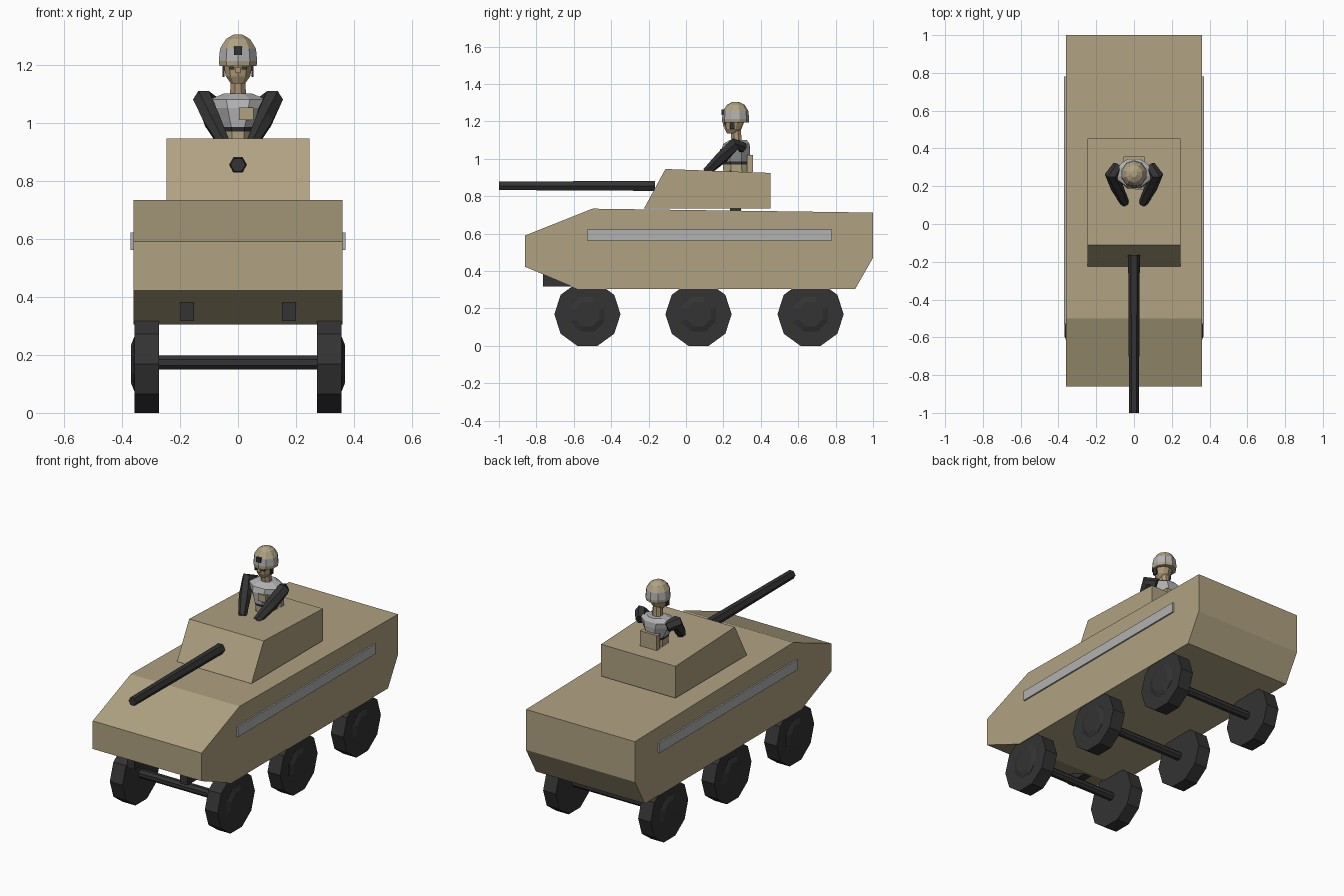
import bpy, bmesh, math
from mathutils import Vector

if "Cube" in bpy.data.objects:
    bpy.data.objects.remove(bpy.data.objects["Cube"])


def material(name, rgb):
    m = bpy.data.materials.new(name)
    m.diffuse_color = (*rgb, 1)
    m.use_nodes = True
    m.node_tree.nodes["Principled BSDF"].inputs["Base Color"].default_value = m.diffuse_color
    return m


TAN = material("desert tan", (0.434, 0.361, 0.223))
DARK = material("dark rubber", (0.033, 0.033, 0.034))
GREY = material("light grey", (0.44, 0.44, 0.45))
SKIN = material("skin", (0.42, 0.31, 0.18))


def finish(name, bm, mats):
    bmesh.ops.recalc_face_normals(bm, faces=bm.faces)
    me = bpy.data.meshes.new(name)
    bm.to_mesh(me)
    bm.free()
    for m in mats:
        me.materials.append(m)
    ob = bpy.data.objects.new(name, me)
    bpy.context.collection.objects.link(ob)
    return ob


def bridge(name, rings, mats, bands=None):
    """Skin a list of point rings, cap both ends; bands gives a material per band."""
    bm = bmesh.new()
    vs = [[bm.verts.new(p) for p in r] for r in rings]
    n = len(rings[0])
    for k in range(len(vs) - 1):
        for i in range(n):
            j = (i + 1) % n
            f = bm.faces.new((vs[k][i], vs[k][j], vs[k + 1][j], vs[k + 1][i]))
            f.material_index = bands[k] if bands else 0
    bm.faces.new(vs[0]).material_index = bands[0] if bands else 0
    bm.faces.new(vs[-1]).material_index = bands[-1] if bands else 0
    return finish(name, bm, mats)


def prism(name, profile, half, mat):
    """Extrude a (y, z) side profile across x."""
    return bridge(name, [[(x, y, z) for y, z in profile] for x in (-half, half)], [mat])


def box(name, x, y, z, mat):
    return bridge(name, [[(x[0], y[0], h), (x[1], y[0], h), (x[1], y[1], h), (x[0], y[1], h)]
                         for h in z], [mat])


def stack(name, rings, n, mats, bands=None):
    """Upright loft of (z, rx, ry, centre y) ellipses with flat sides to the front."""
    c = math.cos(math.pi / n)
    out = []
    for z, rx, ry, cy in rings:
        ang = [2 * math.pi * (i + 0.5) / n for i in range(n)]
        out.append([(rx / c * math.cos(a), cy + ry / c * math.sin(a), z) for a in ang])
    return bridge(name, out, mats, bands)


def turned_x(name, rings, n, cy, cz, mat):
    """Loft of (x, radius) polygons along x, flat side down."""
    ang = [-math.pi / 2 + 2 * math.pi * (i + 0.5) / n for i in range(n)]
    return bridge(name, [[(x, cy + r * math.cos(a), cz + r * math.sin(a)) for a in ang]
                         for x, r in rings], [mat])


def tube(name, path, n, mat):
    """Tapered tube through (point, radius) pairs."""
    pts = [Vector(p) for p, _ in path]
    out = []
    for k, (_, r) in enumerate(path):
        d = (pts[min(k + 1, len(pts) - 1)] - pts[max(k - 1, 0)]).normalized()
        u = d.cross(Vector((0, 0, 1))).normalized()
        v = u.cross(d)
        ang = [2 * math.pi * i / n for i in range(n)]
        out.append([pts[k] + u * r * math.cos(a) + v * r * math.sin(a) for a in ang])
    return bridge(name, out, [mat])


# Hull and turret
prism("hull", [(-0.86, 0.59), (-0.5, 0.733), (1.0, 0.712), (1.0, 0.47),
               (0.905, 0.304), (-0.58, 0.304), (-0.86, 0.422)], 0.361, TAN)
prism("turret", [(-0.225, 0.733), (-0.11, 0.945), (0.452, 0.924), (0.452, 0.733)], 0.247, TAN)

# Gun barrel, slightly tapered towards the muzzle
tube("gun_barrel", [((0, -0.165, 0.855), 0.031), ((0, -1.0, 0.855), 0.026)], 6, DARK)

# Side stripes and front tow brackets
for side, s in (("left", -1), ("right", 1)):
    box(side + "_side_stripe", sorted((s * 0.355, s * 0.37)), (-0.53, 0.78), (0.562, 0.622), GREY)
    box(side + "_tow_bracket", sorted((s * 0.152, s * 0.2)), (-0.765, -0.56), (0.317, 0.38), DARK)

# Three axles, each with a wheel pair and bulging hubs
R = 0.177
CZ = R * math.cos(math.pi / 10)
for row, y in (("front", -0.527), ("middle", 0.067), ("rear", 0.666)):
    turned_x(row + "_axle", [(-0.28, 0.026), (0.28, 0.026)], 8, y, CZ + 0.005, DARK)
    for side, s in (("left", -1), ("right", 1)):
        turned_x(f"{row}_{side}_wheel", [(s * 0.273, R), (s * 0.357, R)], 10, y, CZ, DARK)
        turned_x(f"{row}_{side}_hub", [(s * 0.35, 0.1), (s * 0.358, 0.1), (s * 0.369, 0.07)],
                 8, y, CZ, DARK)

# Crew member: legs hidden in the turret, then torso with vest, belt and collar
box("crew_legs", (-0.05, 0.05), (0.235, 0.295), (0.70, 0.94), DARK)
stack("crew_torso", [(0.92, 0.052, 0.07, 0.27), (0.97, 0.052, 0.07, 0.268),
                     (0.985, 0.055, 0.073, 0.266), (1.05, 0.086, 0.077, 0.266),
                     (1.08, 0.098, 0.07, 0.27), (1.1, 0.05, 0.045, 0.28)],
      8, [TAN, DARK, GREY], [0, 1, 2, 2, 2])
box("chest_pouch", (0.004, 0.054), (0.182, 0.205), (1.01, 1.052), TAN)
box("back_pack", (-0.056, 0.056), (0.325, 0.357), (0.93, 1.02), TAN)
for side, s in (("left", -1), ("right", 1)):
    tube(side + "_arm", [((s * 0.085, 0.305, 1.06), 0.03), ((s * 0.118, 0.262, 1.08), 0.037),
                         ((s * 0.09, 0.195, 1.01), 0.034), ((s * 0.048, 0.11, 0.93), 0.023)],
         6, DARK)

# Neck, head and face
stack("neck", [(1.08, 0.028, 0.028, 0.272), (1.16, 0.025, 0.027, 0.265)], 8, [SKIN])
stack("head", [(1.135, 0.024, 0.028, 0.248), (1.16, 0.042, 0.043, 0.252),
               (1.205, 0.051, 0.053, 0.258)], 10, [SKIN])
box("nose", (-0.008, 0.008), (0.198, 0.215), (1.172, 1.192), SKIN)
for side, s in (("left", -1), ("right", 1)):
    box(side + "_eye", sorted((s * 0.012, s * 0.03)), (0.203, 0.211), (1.184, 1.194), DARK)
    box(side + "_chin_strap", sorted((s * 0.046, s * 0.054)), (0.235, 0.26), (1.158, 1.2), DARK)

# Helmet with a grey band and a front mount
stack("helmet", [(1.195, 0.064, 0.068, 0.265), (1.213, 0.066, 0.069, 0.265),
                 (1.255, 0.062, 0.065, 0.265), (1.288, 0.042, 0.045, 0.266),
                 (1.304, 0.015, 0.017, 0.266)], 10, [TAN, GREY], [0, 1, 0, 0])
box("helmet_mount", (-0.014, 0.014), (0.191, 0.21), (1.234, 1.262), DARK)
